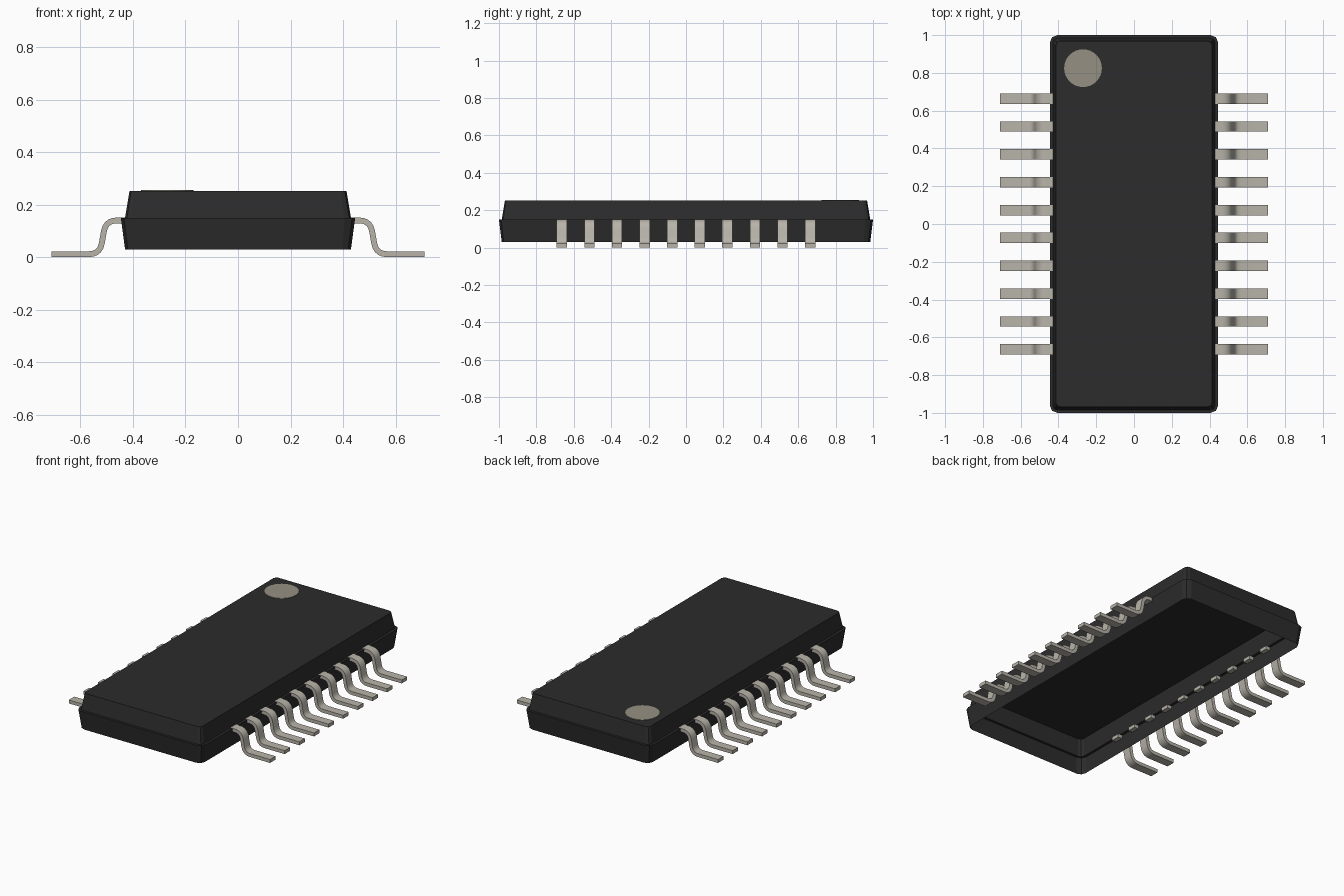
import bpy, bmesh, math
from mathutils import Vector

old = bpy.data.objects.get("Cube")
if old:
    bpy.data.objects.remove(old, do_unlink=True)


def material(name, rgb):
    m = bpy.data.materials.new(name)
    m.use_nodes = True
    m.diffuse_color = (*rgb, 1)
    bsdf = m.node_tree.nodes["Principled BSDF"]
    bsdf.inputs["Base Color"].default_value = (*rgb, 1)
    bsdf.inputs["Roughness"].default_value = 0.6
    return m


BLACK = material("black plastic", (0.025, 0.025, 0.025))
METAL = material("pale metal", (0.48, 0.455, 0.40))
MARK = material("marker grey", (0.30, 0.28, 0.225))


def finish(bm, name, mat, smooth=False):
    mesh = bpy.data.meshes.new(name)
    bm.to_mesh(mesh)
    bm.free()
    mesh.materials.append(mat)
    ob = bpy.data.objects.new(name, mesh)
    bpy.context.collection.objects.link(ob)
    if smooth:
        bpy.ops.object.select_all(action='DESELECT')
        ob.select_set(True)
        bpy.context.view_layer.objects.active = ob
        bpy.ops.object.shade_smooth_by_angle(angle=math.radians(40))
    return ob


def rounded_ring(bm, hx, hy, z, c, steps):
    """Rectangle outline with corners cut in the given number of steps."""
    ring = []
    for i, (sx, sy) in enumerate([(1, 1), (-1, 1), (-1, -1), (1, -1)]):
        for k in range(steps + 1):
            a = math.pi / 2 * (i + k / steps)
            ring.append(bm.verts.new((sx * (hx - c) + c * math.cos(a),
                                      sy * (hy - c) + c * math.sin(a), z)))
    return ring


def bridge(bm, a, b):
    n = len(a)
    for i in range(n):
        bm.faces.new((a[i], a[(i + 1) % n], b[(i + 1) % n], b[i]))


# Body: thin shell, open underneath, stepped at the parting line
bm = bmesh.new()
sections = [(0.43, 0.985, 0.03, 0.035), (0.446, 1.0, 0.15, 0.04),
            (0.43, 0.985, 0.15, 0.025), (0.413, 0.968, 0.253, 0.022)]
rings = [rounded_ring(bm, *s, 2) for s in sections]
for lower, upper in zip(rings, rings[1:]):
    bridge(bm, lower, upper)
bm.faces.new(rings[-1])
finish(bm, "body_shell", BLACK)

# Round marker plate on the top
bm = bmesh.new()
bmesh.ops.create_cone(bm, cap_ends=True, segments=32, radius1=0.1, radius2=0.1, depth=0.004)
bmesh.ops.translate(bm, verts=bm.verts, vec=(-0.27, 0.825, 0.2535))
finish(bm, "corner_marker", MARK)


# Lead centreline: straight, bend down, slope, bend out to the foot
def rounded_path(points, radius, steps=5):
    pts = [Vector(p) for p in points]
    out = [pts[0]]
    for p, q, r in zip(pts, pts[1:], pts[2:]):
        a = q + (p - q).normalized() * radius
        b = q + (r - q).normalized() * radius
        for k in range(steps + 1):
            t = k / steps
            out.append(a * (1 - t) ** 2 + q * 2 * t * (1 - t) + b * t * t)
    return out + [pts[-1]]


PATH = rounded_path([(0.415, 0.14), (0.503, 0.14), (0.526, 0.0115), (0.71, 0.0115)], 0.042)


def lead(name, side, y, width=0.055, thick=0.022):
    bm = bmesh.new()
    loops = []
    for i, p in enumerate(PATH):
        d = (PATH[min(i + 1, len(PATH) - 1)] - PATH[max(i - 1, 0)]).normalized()
        n = Vector((-d.y, d.x)) * thick / 2
        loops.append([bm.verts.new((side * q.x, y + w * width / 2, q.y))
                      for q, w in ((p + n, -1), (p + n, 1), (p - n, 1), (p - n, -1))])
    for a, b in zip(loops, loops[1:]):
        bridge(bm, a, b)
    bm.faces.new(loops[0])
    bm.faces.new(loops[-1])
    bmesh.ops.recalc_face_normals(bm, faces=bm.faces)
    finish(bm, name, METAL, True)


for side, label in ((1, "left"), (-1, "right")):
    for i in range(10):
        lead(f"{label}_lead_{i + 1}", side, (i - 4.5) * 0.1475)
